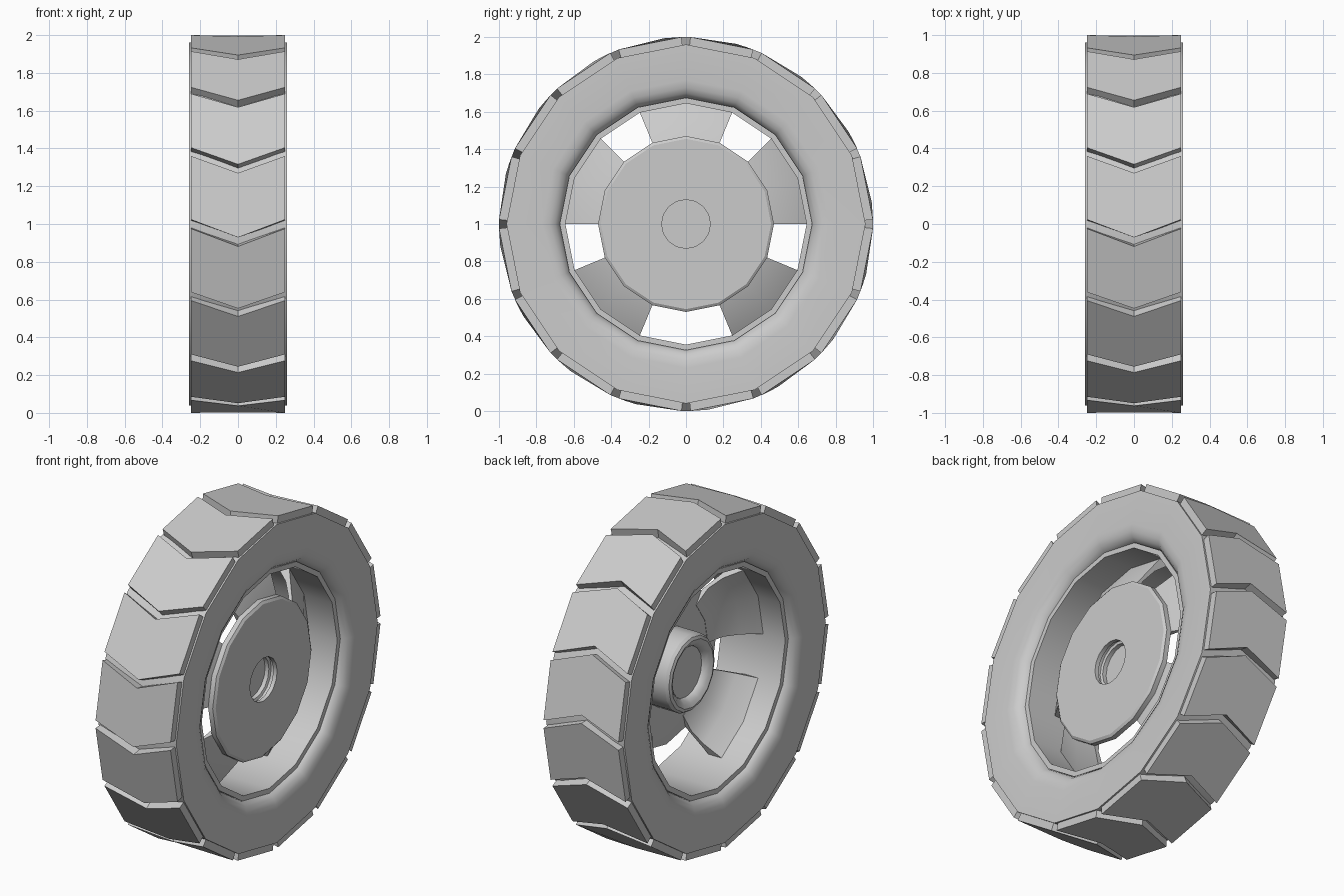
import bpy, bmesh
from math import sin, cos, tau, radians

if "Cube" in bpy.data.objects:
    bpy.data.objects.remove(bpy.data.objects["Cube"])

SIDES = 16
STEP = tau / SIDES
CENTRE_Z = 1.0


def ring_point(x, r, a):
    return (x, r * cos(a), CENTRE_Z + r * sin(a))


def finish(bm, name):
    bmesh.ops.remove_doubles(bm, verts=bm.verts, dist=1e-5)
    bmesh.ops.recalc_face_normals(bm, faces=bm.faces)
    mesh = bpy.data.meshes.new(name)
    bm.to_mesh(mesh)
    bm.free()
    ob = bpy.data.objects.new(name, mesh)
    bpy.context.collection.objects.link(ob)
    bpy.ops.object.select_all(action='DESELECT')
    ob.select_set(True)
    bpy.context.view_layer.objects.active = ob
    bpy.ops.object.shade_smooth_by_angle(angle=radians(32))
    return ob


def lathe(bm, profile, start=0, count=SIDES):
    """Sweep a closed (radius, x) profile about the axle; cap partial sweeps."""
    full = count == SIDES
    rings = [[bm.verts.new(ring_point(x, r, (start + i) * STEP)) for r, x in profile]
             for i in range(count if full else count + 1)]
    n = len(profile)
    for i in range(count):
        a, b = rings[i], rings[(i + 1) % len(rings)]
        for j in range(n):
            k = (j + 1) % n
            if profile[j][0] == 0 and profile[k][0] == 0:
                continue
            bm.faces.new((a[j], a[k], b[k], b[j]))
    if not full:
        bm.faces.new(rings[0])
        bm.faces.new(rings[-1])


# Tyre body: flat side walls with a rounded inner shoulder
bm = bmesh.new()
half = [(0.96, 0.26), (0.77, 0.26), (0.73, 0.254), (0.70, 0.238), (0.68, 0.215), (0.67, 0.18)]
lathe(bm, half + [(r, -x) for r, x in reversed(half)])
finish(bm, "tyre_body")

# Rim barrel with a narrow lip on both sides
bm = bmesh.new()
lathe(bm, [(0.675, 0.21), (0.645, 0.21), (0.645, -0.21), (0.675, -0.21)])
finish(bm, "rim_barrel")

# Chevron tread blocks
bm = bmesh.new()
SHIFT = 0.095
for i in range(SIDES):
    rows = []
    for x, shift in ((-0.25, 0), (0, SHIFT), (0.25, 0)):
        a0, a1 = i * STEP + shift, (i + 1) * STEP + shift
        rows.append([bm.verts.new(ring_point(x, r, a)) for r, a in
                     ((0.93, a0 + 0.018), (1.0, a0 + 0.024),
                      (1.0, a1 - 0.024), (0.93, a1 - 0.018))])
    for p, q in zip(rows, rows[1:]):
        for j in range(4):
            k = (j + 1) % 4
            bm.faces.new((p[j], p[k], q[k], q[j]))
    bm.faces.new(rows[0])
    bm.faces.new(rows[-1])
finish(bm, "tread_blocks")

# Five broad dished spokes; the gaps between them are the windows
bm = bmesh.new()
spoke = [(0.38, 0.14), (0.47, 0.13), (0.65, 0.02), (0.65, -0.07), (0.57, 0.035), (0.49, 0.095), (0.38, 0.12)]
for start in (0, 3, 6, 9, 13):
    lathe(bm, spoke, start, 2)
finish(bm, "spokes")

# Hub: front disc with grooved axle hole, rear collar with recessed cap
bm = bmesh.new()
lathe(bm, [(0, 0.09), (0.13, 0.09), (0.13, 0.115), (0.145, 0.12), (0.145, 0.14),
           (0.13, 0.145), (0.13, 0.17), (0.455, 0.17), (0.47, 0.16), (0.47, 0.13),
           (0.40, 0.122), (0.23, 0.122), (0.23, -0.02), (0.218, -0.038), (0.20, -0.045),
           (0.178, -0.035), (0.155, -0.015), (0.15, 0.0), (0, 0.0)])
finish(bm, "hub")
